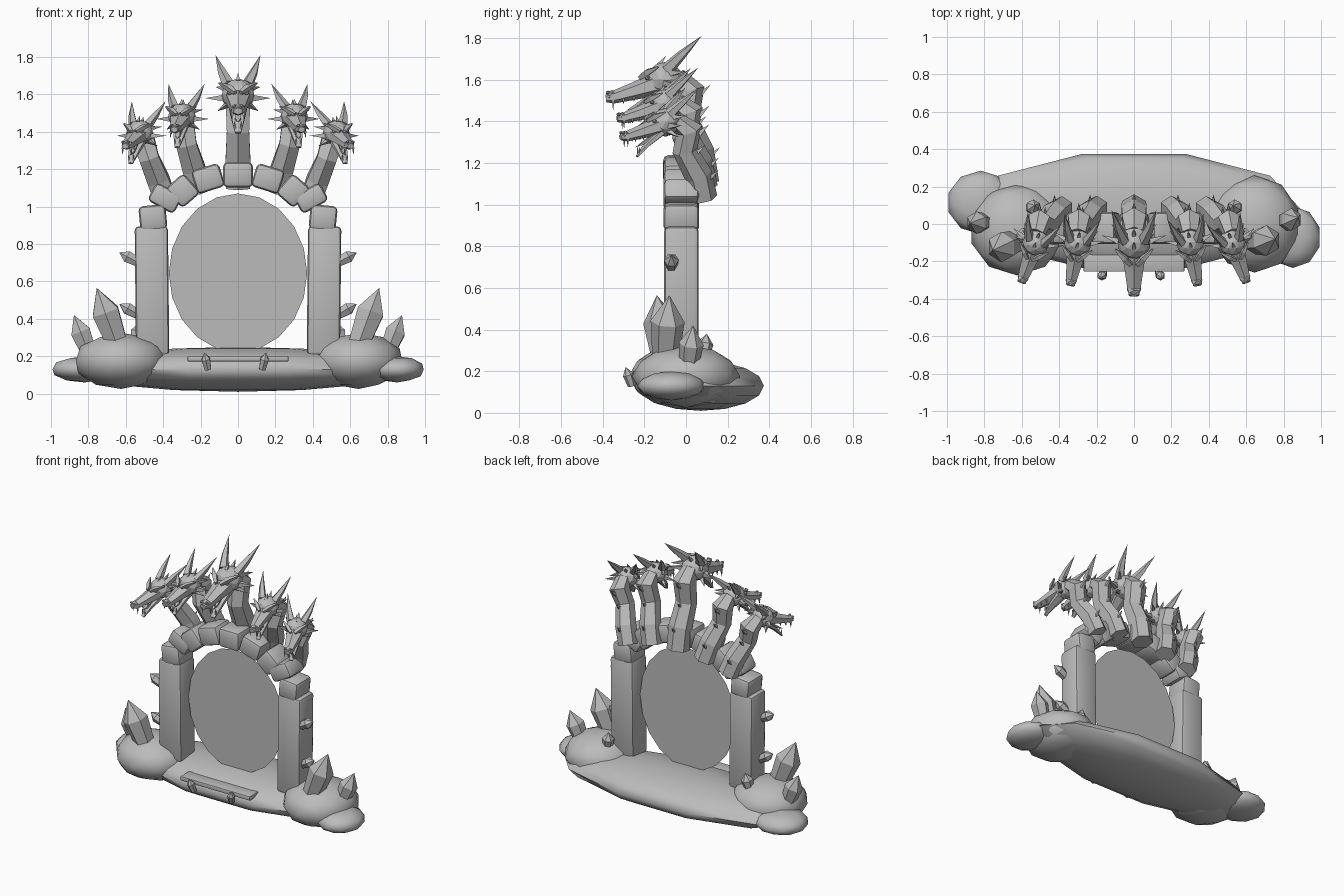
import bpy, bmesh, math
from mathutils import Vector, Matrix

if "Cube" in bpy.data.objects:
    bpy.data.objects.remove(bpy.data.objects["Cube"])

stone = bpy.data.materials.new("stone_grey")
stone.diffuse_color = (0.5, 0.5, 0.5, 1)
stone.use_nodes = True
stone.node_tree.nodes["Principled BSDF"].inputs["Base Color"].default_value = stone.diffuse_color


def finish(name, bm, smooth=None):
    bmesh.ops.recalc_face_normals(bm, faces=bm.faces)
    me = bpy.data.meshes.new(name)
    bm.to_mesh(me)
    bm.free()
    ob = bpy.data.objects.new(name, me)
    bpy.context.collection.objects.link(ob)
    me.materials.append(stone)
    if smooth:
        bpy.ops.object.select_all(action='DESELECT')
        ob.select_set(True)
        bpy.context.view_layer.objects.active = ob
        bpy.ops.object.shade_smooth_by_angle(angle=math.radians(smooth))
    return ob


def loft(bm, pts, radii, sides=6, flat=1.0, mat=Matrix()):
    """Tube through points; a zero radius closes to a tip."""
    pts = [Vector(p) for p in pts]
    rings = []
    for i, p in enumerate(pts):
        d = (pts[min(i + 1, len(pts) - 1)] - pts[max(i - 1, 0)]).normalized()
        ref = Vector((1, 0, 0)) if abs(d.x) < 0.8 else Vector((0, 0, 1))
        v = d.cross(ref).normalized()
        u = v.cross(d)
        if radii[i] == 0:
            rings.append([bm.verts.new(mat @ p)])
            continue
        rings.append([bm.verts.new(mat @ (p + radii[i] * (
            u * math.cos(a) + v * math.sin(a) * flat)))
            for a in [math.tau * (k + 0.5) / sides for k in range(sides)]])
    for a, b in zip(rings, rings[1:]):
        for k in range(sides):
            q = [a[k % len(a)], a[(k + 1) % len(a)], b[(k + 1) % len(b)], b[k % len(b)]]
            bm.faces.new(list(dict.fromkeys(q)))
    for r in (rings[0], rings[-1]):
        if len(r) > 2:
            bm.faces.new(r)


def blob(bm, c, r, mat=Matrix(), sub=1):
    m = mat @ Matrix.Translation(c) @ Matrix.Diagonal((*r, 1))
    bmesh.ops.create_icosphere(bm, subdivisions=sub, radius=1, matrix=m)


def box(name, c, size, bevel, tilt=0):
    bm = bmesh.new()
    bmesh.ops.create_cube(bm, size=1, matrix=Matrix.Diagonal((*size, 1)))
    bmesh.ops.bevel(bm, geom=bm.edges[:], offset=bevel, segments=2,
                    profile=0.5, affect='EDGES')
    bm.transform(Matrix.Translation(c) @ Matrix.Rotation(tilt, 4, 'Y'))
    return finish(name, bm, 40)


def crystal(name, base, tip, r, sides=6):
    base, tip = Vector(base), Vector(tip)
    bm = bmesh.new()
    loft(bm, [base, base.lerp(tip, 0.6), tip], [r * 0.75, r, 0], sides)
    finish(name, bm)


# Island base
bm = bmesh.new()
bmesh.ops.create_uvsphere(bm, u_segments=10, v_segments=8, radius=1,
                          matrix=Matrix.Rotation(math.radians(18), 4, 'Z'))
bm.transform(Matrix.Translation((0, 0.07, 0.13)) @ Matrix.Diagonal((0.9, 0.32, 0.12, 1)))
finish("island_base", bm, 60)

# Rocks at both ends
for name, c, r in [
        ("left_rock", (-0.625, -0.03, 0.175), (0.255, 0.245, 0.15)),
        ("left_small_rock", (-0.82, 0.115, 0.13), (0.18, 0.17, 0.07)),
        ("right_rock", (0.645, 0.0, 0.175), (0.245, 0.26, 0.15)),
        ("right_small_rock", (0.85, -0.07, 0.13), (0.15, 0.165, 0.07))]:
    bm = bmesh.new()
    blob(bm, c, r, sub=2)
    finish(name, bm, 50)

# Front step and its two crystals
box("front_step", (0, -0.205, 0.187), (0.54, 0.1, 0.03), 0.006)
crystal("step_crystal", (-0.16, -0.26, 0.13), (-0.18, -0.29, 0.22), 0.026)
crystal("step_crystal", (0.13, -0.26, 0.13), (0.15, -0.29, 0.22), 0.026)

# Portal disc
bm = bmesh.new()
bmesh.ops.create_circle(bm, cap_ends=True, segments=20, radius=1)
bm.transform(Matrix.Translation((0, -0.02, 0.645)) @ Matrix.Diagonal((0.37, 1, 0.425, 1))
             @ Matrix.Rotation(math.pi / 2, 4, 'X'))
finish("portal_disc", bm)

# Keystone
box("keystone", (0, -0.025, 1.17), (0.16, 0.17, 0.135), 0.025)

for s in (-1, 1):
    # Pillar and arch blocks
    box("pillar", (s * 0.46, -0.022, 0.55), (0.178, 0.165, 0.69), 0.022, s * 0.01)
    for x, z, w, h, t in [(0.455, 0.94, 0.145, 0.135, 0.1), (0.39, 1.045, 0.16, 0.11, -0.5),
                          (0.295, 1.085, 0.13, 0.14, 0.72), (0.16, 1.15, 0.155, 0.13, 0.3)]:
        box("arch_block", (s * x, -0.022, z), (w, 0.17, h), 0.025, s * t)
    # Crystals on rocks and pillars
    crystal("large_crystal", (s * 0.64, -0.1, 0.25), (s * 0.755, -0.11 + s * 0.03, 0.565), 0.082)
    crystal("medium_crystal", (s * 0.79, 0.01, 0.2), (s * 0.877, 0.02 + s * 0.015, 0.42), 0.06)
    crystal("pillar_crystal", (s * 0.53, -0.07, 0.7), (s * 0.635, -0.07, 0.755), 0.036)
    crystal("pillar_crystal", (s * 0.53, -0.05, 0.42), (s * 0.635, -0.06, 0.48), 0.036)
    crystal("back_crystal", (s * 0.55, 0.08, 0.26), (s * 0.53, 0.1, 0.38), 0.04)


def beast_head(c, scale, yaw):
    m = Matrix.Translation(c) @ Matrix.Rotation(yaw, 4, 'Z') @ Matrix.Scale(scale, 4)
    bm = bmesh.new()
    blob(bm, (0, 0, 0), (0.09, 0.09, 0.085), m, 2)
    # Upper snout with nose
    loft(bm, [(0, -0.04, -0.02), (0, -0.15, -0.055), (0, -0.25, -0.085), (0, -0.285, -0.09)],
         [0.075, 0.056, 0.04, 0.025], 6, 0.75, m)
    blob(bm, (0, -0.255, -0.075), (0.04, 0.03, 0.026), m)
    # Lower jaw and tongue
    loft(bm, [(0, -0.03, -0.06), (0, -0.11, -0.125), (0, -0.18, -0.205)],
         [0.058, 0.042, 0.018], 6, 0.45, m)
    loft(bm, [(0, -0.08, -0.08), (0, -0.15, -0.13), (0, -0.19, -0.15)], [0.025, 0.022, 0], 4, 0.4, m)
    for s in (-1, 1):
        # Horn, cheek spikes and brow
        loft(bm, [(s * 0.05, 0.01, 0.05), (s * 0.085, 0.08, 0.12), (s * 0.12, 0.175, 0.21)],
             [0.034, 0.023, 0], 5, 1, m)
        loft(bm, [(s * 0.06, 0, -0.02), (s * 0.175, 0.04, -0.02)], [0.028, 0], 4, 1, m)
        loft(bm, [(s * 0.06, 0.02, 0.03), (s * 0.12, 0.1, 0.04)], [0.022, 0], 4, 1, m)
        loft(bm, [(s * 0.05, 0, -0.05), (s * 0.11, 0.05, -0.09)], [0.022, 0], 4, 1, m)
        loft(bm, [(s * 0.015, -0.12, 0.01), (s * 0.05, -0.085, 0.035), (s * 0.1, -0.035, 0.06)],
             [0.014, 0.02, 0.006], 4, 1, m)
        # Eye and nostril bumps
        blob(bm, (s * 0.045, -0.085, 0.008), (0.018, 0.014, 0.012), m)
        blob(bm, (s * 0.02, -0.275, -0.062), (0.012, 0.012, 0.01), m)
        # Teeth
        for y, z, l in [(-0.25, -0.1, 0.05), (-0.2, -0.09, 0.03), (-0.15, -0.08, 0.03)]:
            loft(bm, [(s * 0.03, y, z), (s * 0.032, y, z - l)], [0.009, 0], 4, 1, m)
        loft(bm, [(s * 0.016, -0.165, -0.185), (s * 0.018, -0.175, -0.14)], [0.008, 0], 4, 1, m)
    # Crest spikes
    for y, z in [(-0.03, 0.07), (0.04, 0.065)]:
        loft(bm, [(0, y, z), (0, y + 0.035, z + 0.045)], [0.016, 0], 4, 1, m)
    finish("beast_head", bm)


def beast_neck(xs, zs, r):
    ys = (0.085, 0.06, -0.005, 0.015, -0.05)
    pts = list(zip(xs, ys, zs))
    bm = bmesh.new()
    loft(bm, pts, [r, r * 1.02, r * 0.92, r, r * 0.7], 6)
    # Spikes down the back
    for i in (1, 2, 3):
        p = Vector(pts[i]) + Vector((0, r * 0.7, -0.02))
        loft(bm, [p, p + Vector((0, 0.05, 0.045))], [0.018, 0], 4, 1)
    finish("beast_neck", bm)


# Five heads: one in the middle, two on each side
beast_neck((0, 0, 0, 0, 0), (1.1, 1.25, 1.4, 1.55, 1.61), 0.075)
beast_head((0, -0.1, 1.6), 1.0, 0)
for s in (-1, 1):
    beast_neck([s * x for x in (0.2, 0.235, 0.275, 0.295, 0.3)],
               (1.08, 1.2, 1.33, 1.45, 1.49), 0.068)
    beast_head((s * 0.3, -0.1, 1.485), 0.82, s * math.radians(10))
    beast_neck([s * x for x in (0.385, 0.425, 0.475, 0.505, 0.525)],
               (1.03, 1.14, 1.26, 1.36, 1.4), 0.066)
    beast_head((s * 0.525, -0.1, 1.395), 0.8, s * math.radians(20))
